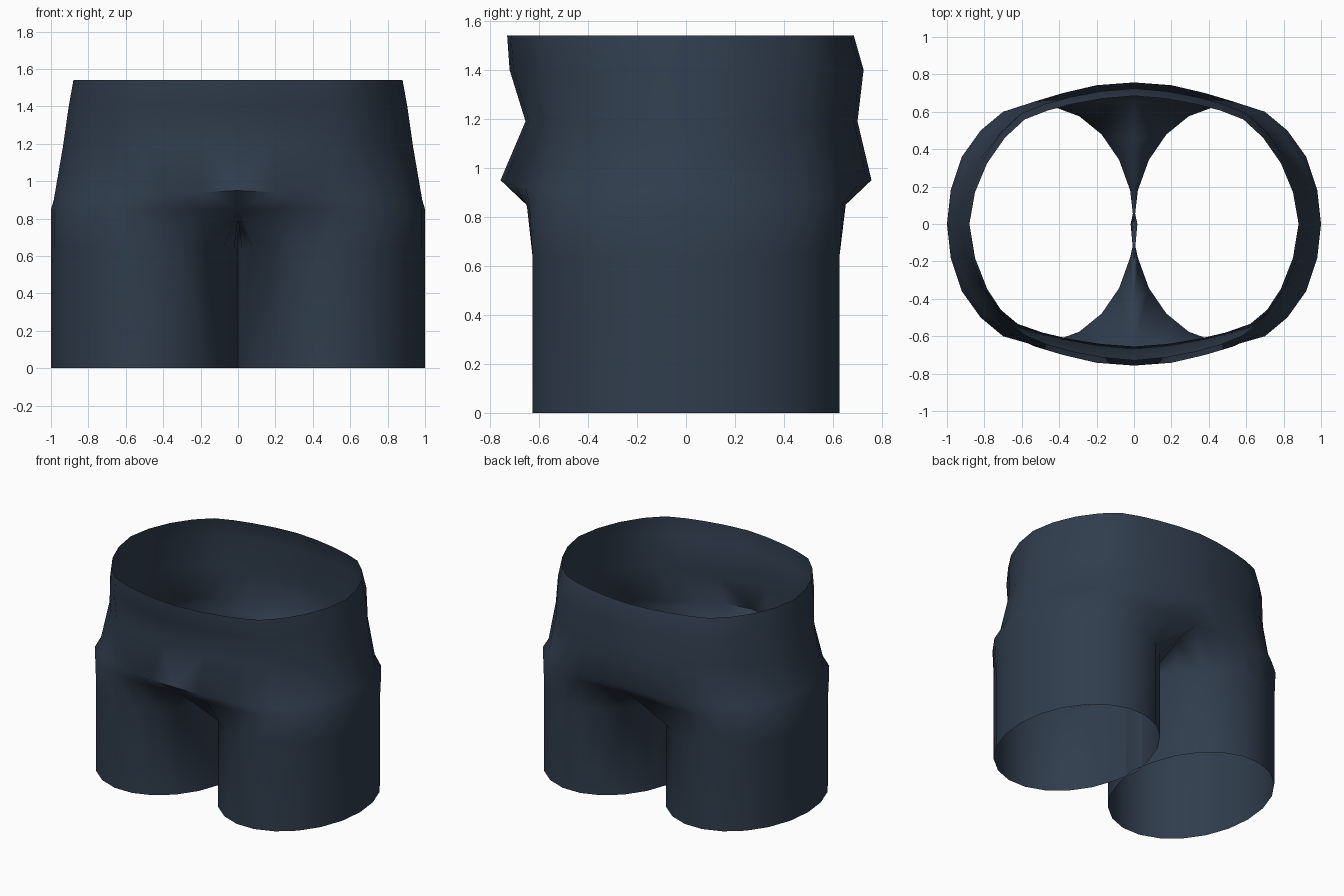
import bpy, bmesh, math

if "Cube" in bpy.data.objects:
    bpy.data.objects.remove(bpy.data.objects["Cube"])

N = 22  # sides per leg

def sgn(k):
    """Column 0..21 -> (mirrored index 0..11, y side)"""
    return (k, 1) if k <= 11 else (N - k, -1)

def leg_point(k, ry=0.633):
    a = 2 * math.pi * k / N
    x = -0.018 if k == 11 else 0.5 + 0.5 * math.cos(a)
    return x, ry * math.sin(a)

# half outlines from the hip side (0) to the centre seam (8)
hip = [(1, 0), (.98, .18), (.92, .36), (.82, .50), (.70, .60),
       (.56, .64), (.42, .65), (.2, .652), (0, .652)]
bulge = [(.985, 0), (.96, .175), (.89, .34), (.79, .48), (.68, .585),
         (.53, .655), (.38, .70), (.2, .742), (0, .757)]
bulge_z = [.90, .90, .90, .90, .91, .92, .93, .94, .95]
waist = [(.88, 0), (.85, .175), (.785, .335), (.69, .475), (.585, .575),
         (.46, .625), (.33, .66), (.17, .69), (0, .705)]
crotch = {9: (0, .45, .80), 10: (0, .2, .745), 11: (0, 0, .73)}

bm = bmesh.new()

# leg tube rings
rings = []
for z in (0, 0.64):
    rings.append([bm.verts.new((*leg_point(k), z)) for k in range(N)])

# hip ring, with the inner columns meeting along the crotch seam
ring = []
for k in range(N):
    i, s = sgn(k)
    x, y, z = crotch[i] if i > 8 else (*hip[i], .85)
    ring.append(bm.verts.new((x, s * y, z)))
rings.append(ring)
for a, b in zip(rings, rings[1:]):
    for k in range(N):
        j = (k + 1) % N
        bm.faces.new((a[k], a[j], b[j], b[k]))

# body rings run from the back seam round the hip to the front seam
cols = [k % N for k in range(-8, 9)]

def body_ring(outline, zs, sx, back, front):
    out = []
    for k in cols:
        i, s = sgn(k)
        x, y = outline[i]
        y *= (back if s > 0 else front) / outline[8][1]
        out.append(bm.verts.new((x * sx, s * y, zs[i])))
    return out

body = [[ring[k] for k in cols],
        body_ring(bulge, bulge_z, 1, .757, .757),
        body_ring(waist, [1.19] * 9, .935 / .88, .70, .655),
        body_ring(waist, [1.40] * 9, .905 / .88, .725, .72),
        body_ring(waist, [1.54] * 9, 1, .685, .73)]
for a, b in zip(body, body[1:]):
    for k in range(len(cols) - 1):
        bm.faces.new((a[k], a[k + 1], b[k + 1], b[k]))

bmesh.ops.recalc_face_normals(bm, faces=bm.faces)
# make sure the open shell faces outwards
bm.faces.ensure_lookup_table()
if bm.faces[0].normal.x < 0:
    bmesh.ops.reverse_faces(bm, faces=bm.faces)
me = bpy.data.meshes.new("shorts")
bm.to_mesh(me)
bm.free()
shorts = bpy.data.objects.new("shorts", me)
bpy.context.collection.objects.link(shorts)

# second leg and half of the body
m = shorts.modifiers.new("mirror", 'MIRROR')
m.merge_threshold = 0.001

# dark navy cloth
mat = bpy.data.materials.new("navy_cloth")
mat.diffuse_color = (0.03, 0.047, 0.075, 1)
mat.use_nodes = True
mat.node_tree.nodes["Principled BSDF"].inputs["Base Color"].default_value = mat.diffuse_color
me.materials.append(mat)

bpy.context.view_layer.objects.active = shorts
shorts.select_set(True)
bpy.ops.object.shade_smooth_by_angle(angle=math.radians(60))
